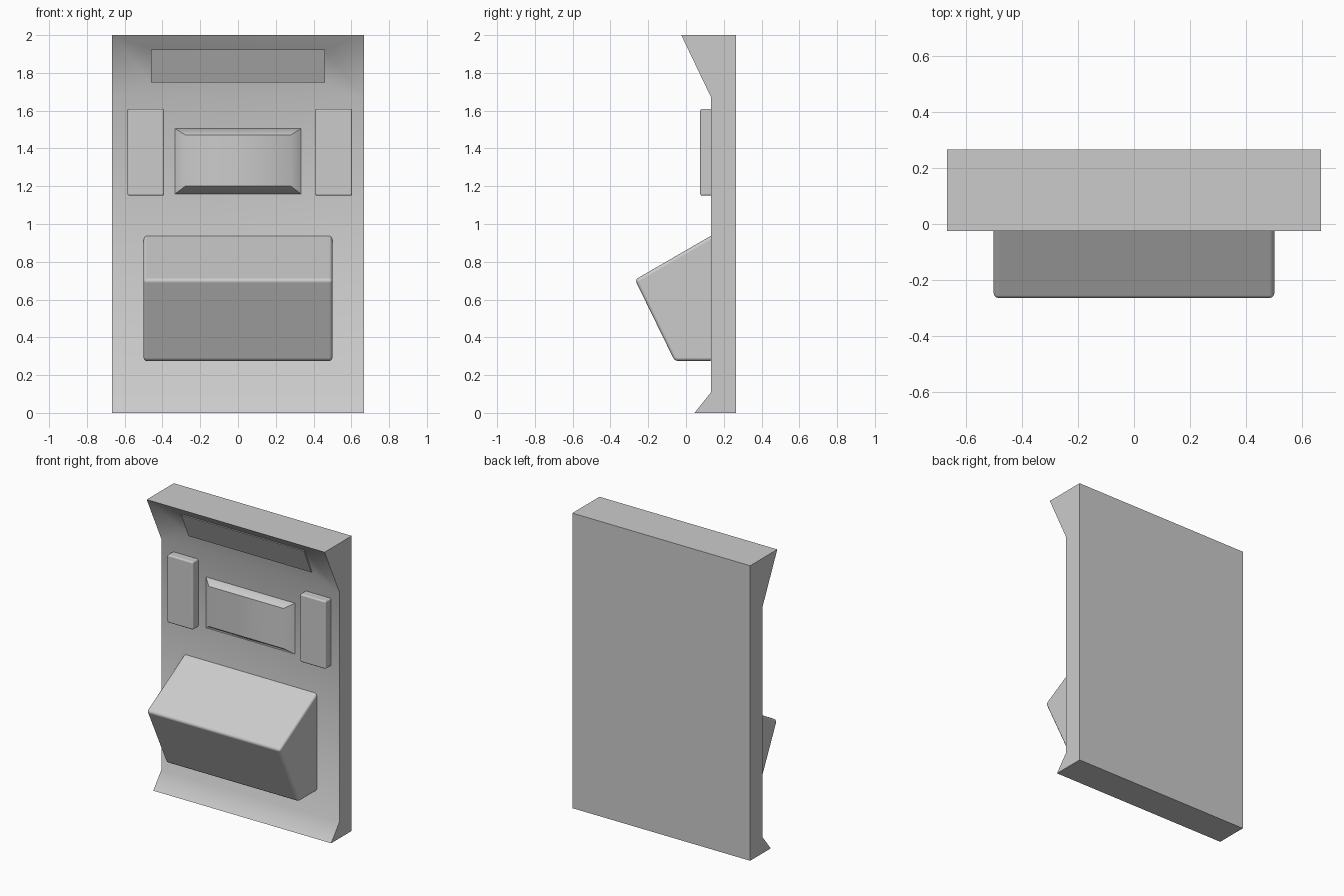
import bpy, bmesh, math
from mathutils import Vector

if "Cube" in bpy.data.objects:
    bpy.data.objects.remove(bpy.data.objects["Cube"])


def finish(bm, name, bevel=0.0, angle=45):
    bmesh.ops.recalc_face_normals(bm, faces=bm.faces)
    mesh = bpy.data.meshes.new(name)
    bm.to_mesh(mesh)
    bm.free()
    obj = bpy.data.objects.new(name, mesh)
    bpy.context.collection.objects.link(obj)
    bpy.ops.object.select_all(action='DESELECT')
    obj.select_set(True)
    bpy.context.view_layer.objects.active = obj
    bpy.ops.object.shade_smooth_by_angle(angle=math.radians(angle))
    if bevel:
        mod = obj.modifiers.new("Bevel", 'BEVEL')
        mod.width = bevel
        mod.segments = 3
        mod.limit_method = 'ANGLE'
        mod.harden_normals = True
    return obj


def extrude_profile(points, x0, x1):
    """Extrude a (y, z) profile from x0 to x1."""
    bm = bmesh.new()
    face = bm.faces.new([bm.verts.new((x0, y, z)) for y, z in points])
    new = bmesh.ops.extrude_face_region(bm, geom=[face])["geom"]
    verts = [g for g in new if isinstance(g, bmesh.types.BMVert)]
    bmesh.ops.translate(bm, verts=verts, vec=(x1 - x0, 0, 0))
    bmesh.ops.recalc_face_normals(bm, faces=bm.faces)
    return bm


def rect(y, x, z0, z1):
    return [(-x, y, z0), (x, y, z0), (x, y, z1), (-x, y, z1)]


# Back panel: slab with flared top and foot
bm = extrude_profile([(0.265, 0), (0.265, 2), (-0.025, 2), (0.133, 1.67),
                      (0.133, 0.11), (0.045, 0)], -0.667, 0.667)
bm.faces.ensure_lookup_table()
# Sink the middle of the top slope into a shallow tray
slope = next(f for f in bm.faces if f.normal.y < -0.5 and f.calc_center_median().z > 1.75)
bmesh.ops.inset_individual(bm, faces=[slope], thickness=0.05)
for v in slope.verts:
    high = v.co.z > 1.83
    v.co = Vector((math.copysign(0.46, v.co.x), 0.057 if high else 0.137,
                   1.925 if high else 1.75))
finish(bm, "back_panel")

# Header plate lying in the tray
finish(extrude_profile([(0.047, 1.925), (0.127, 1.75), (0.145, 1.75), (0.07, 1.925)],
                       -0.46, 0.46), "header_plate", angle=20)

# Raised screen with chamfered rim
bm = bmesh.new()
rings = [[bm.verts.new(c) for c in rect(*r)] for r in
         ((0.15, 0.333, 1.16, 1.505), (0.133, 0.333, 1.16, 1.505), (0.088, 0.28, 1.2, 1.472))]
for a, b in zip(rings, rings[1:]):
    for i in range(4):
        j = (i + 1) % 4
        bm.faces.new((a[i], a[j], b[j], b[i]))
bm.faces.new(rings[0])
bm.faces.new(rings[-1])
finish(bm, "screen")

# Side blocks either side of the screen
for side, cx in (("left", -0.488), ("right", 0.507)):
    finish(extrude_profile([(0.075, 1.15), (0.145, 1.15), (0.145, 1.61), (0.075, 1.61)],
                           cx - 0.097, cx + 0.097), side + "_block", 0.01, 30)

# Wedge shaped console
finish(extrude_profile([(0.145, 0.945), (-0.27, 0.705), (-0.06, 0.275), (0.145, 0.275)],
                       -0.5, 0.5), "console", 0.018, 30)
